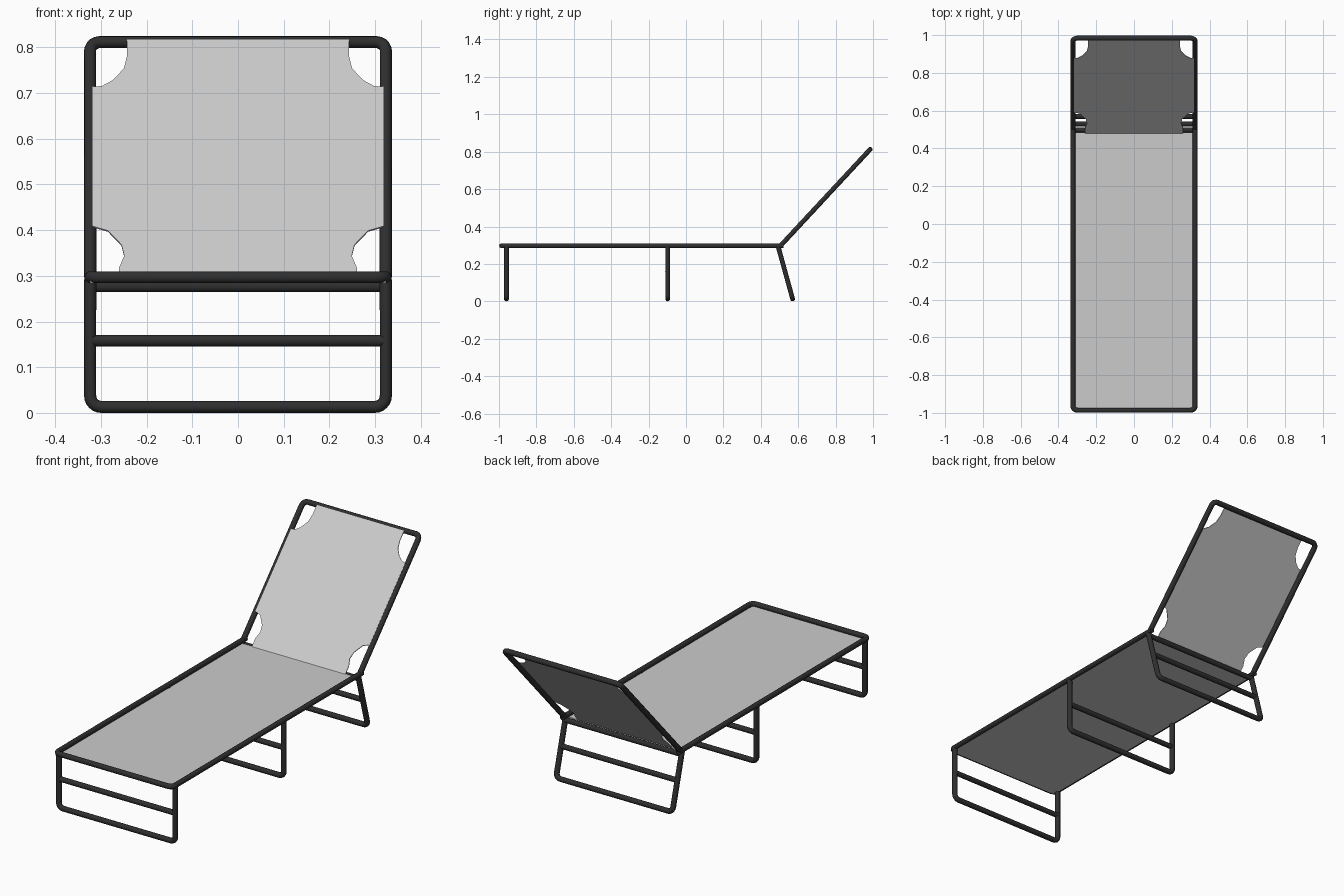
import bpy, bmesh, math
from mathutils import Vector

if "Cube" in bpy.data.objects:
    bpy.data.objects.remove(bpy.data.objects["Cube"])

R = 0.0132          # tube radius
X = 0.3235          # tube centre line, half width


def material(name, c):
    m = bpy.data.materials.new(name)
    m.diffuse_color = (c[0], c[1], c[2], 1)
    m.use_nodes = True
    m.node_tree.nodes["Principled BSDF"].inputs["Base Color"].default_value = m.diffuse_color
    return m


BLACK = material("black_metal", (0.028, 0.028, 0.028))
GREY = material("light_grey_fabric", (0.6, 0.6, 0.6))


def rounded(pts, rad, steps=6):
    """Round the inner corners of an open path."""
    pts = [Vector(p) for p in pts]
    out = [pts[0]]
    for a, b, c in zip(pts, pts[1:], pts[2:]):
        u, v = (a - b).normalized(), (c - b).normalized()
        centre = b + (u + v) * rad          # right-angle corners
        for i in range(steps + 1):
            t = math.pi / 2 * i / steps
            out.append(centre - v * rad * math.cos(t) - u * rad * math.sin(t))
    return out + [pts[-1]]


def tube(name, pts, rad=0.024):
    cu = bpy.data.curves.new(name + "_path", 'CURVE')
    cu.dimensions = '3D'
    cu.bevel_depth = R
    cu.bevel_resolution = 3
    cu.use_fill_caps = True
    path = rounded(pts, rad)
    sp = cu.splines.new('POLY')
    sp.points.add(len(path) - 1)
    for p, q in zip(sp.points, path):
        p.co = (*q, 1)
    tmp = bpy.data.objects.new(name + "_tmp", cu)
    bpy.context.collection.objects.link(tmp)
    dg = bpy.context.evaluated_depsgraph_get()
    me = bpy.data.meshes.new_from_object(tmp.evaluated_get(dg))
    bpy.data.objects.remove(tmp)
    me.materials.clear()
    me.materials.append(BLACK)
    ob = bpy.data.objects.new(name, me)
    bpy.context.collection.objects.link(ob)
    bpy.context.view_layer.objects.active = ob
    ob.select_set(True)
    bpy.ops.object.shade_smooth_by_angle(angle=math.radians(50))
    ob.select_set(False)


def sheet(name, outline, thick=0.004):
    """Flat fabric from a 3D outline, thickened about its middle."""
    bm = bmesh.new()
    bm.faces.new([bm.verts.new(p) for p in outline])
    bmesh.ops.triangulate(bm, faces=bm.faces[:])
    me = bpy.data.meshes.new(name)
    bm.to_mesh(me)
    bm.free()
    me.materials.append(GREY)
    ob = bpy.data.objects.new(name, me)
    bpy.context.collection.objects.link(ob)
    mod = ob.modifiers.new("thickness", 'SOLIDIFY')
    mod.thickness = thick
    mod.offset = 0


def u_frame(name, start, end, rad=0.024):
    """U-shaped tube: two sides from start (y, z) joined by a bar at end."""
    tube(name, [(-X, *start), (-X, *end), (X, *end), (X, *start)], rad)


# seat and back frames
Z = 0.297
hinge, top = Vector((0.505, Z)), Vector((0.984, 0.812))
u_frame("seat_frame", (0.522, Z), (-0.986, Z))
u_frame("back_frame", hinge, top)

# three legs, each with a cross bar
legs = {"front_leg": ((-0.96, 0.292), (-0.96, R)),
        "middle_leg": ((-0.098, 0.292), (-0.098, R)),
        "rear_leg": ((0.493, 0.292), (0.57, R))}
for name, (a, b) in legs.items():
    u_frame(name, a, b)
    mid = Vector(a).lerp(Vector(b), (0.292 - 0.158) / (0.292 - R))
    tube(name + "_bar", [(-X, *mid), (X, *mid)])
tube("hinge_bar", [(-X, 0.498, 0.277), (X, 0.498, 0.277)])

# seat fabric, hung on the underside of the frame
zs = Z - 0.0105
sheet("seat_fabric", [(-X, -0.986, zs), (X, -0.986, zs), (X, 0.484, zs), (-X, 0.484, zs)])

# back fabric with scooped corners, stretched on the front of the frame
d = (top - hinge).normalized()
base = hinge + Vector((-d.y, d.x)) * 0.0105
L = (top - hinge).length
half = [(0.26, -0.024), (0.26, 0.018), (0.249, 0.053), (0.255, 0.086),
        (0.285, 0.128), (0.318, 0.141),
        (0.318, 0.558), (0.298, 0.56), (0.275, 0.577), (0.25, 0.612),
        (0.243, 0.65), (0.243, L)]
outline = half + [(-x, s) for x, s in reversed(half)]
sheet("back_fabric", [(x, *(base + d * s)) for x, s in outline])
